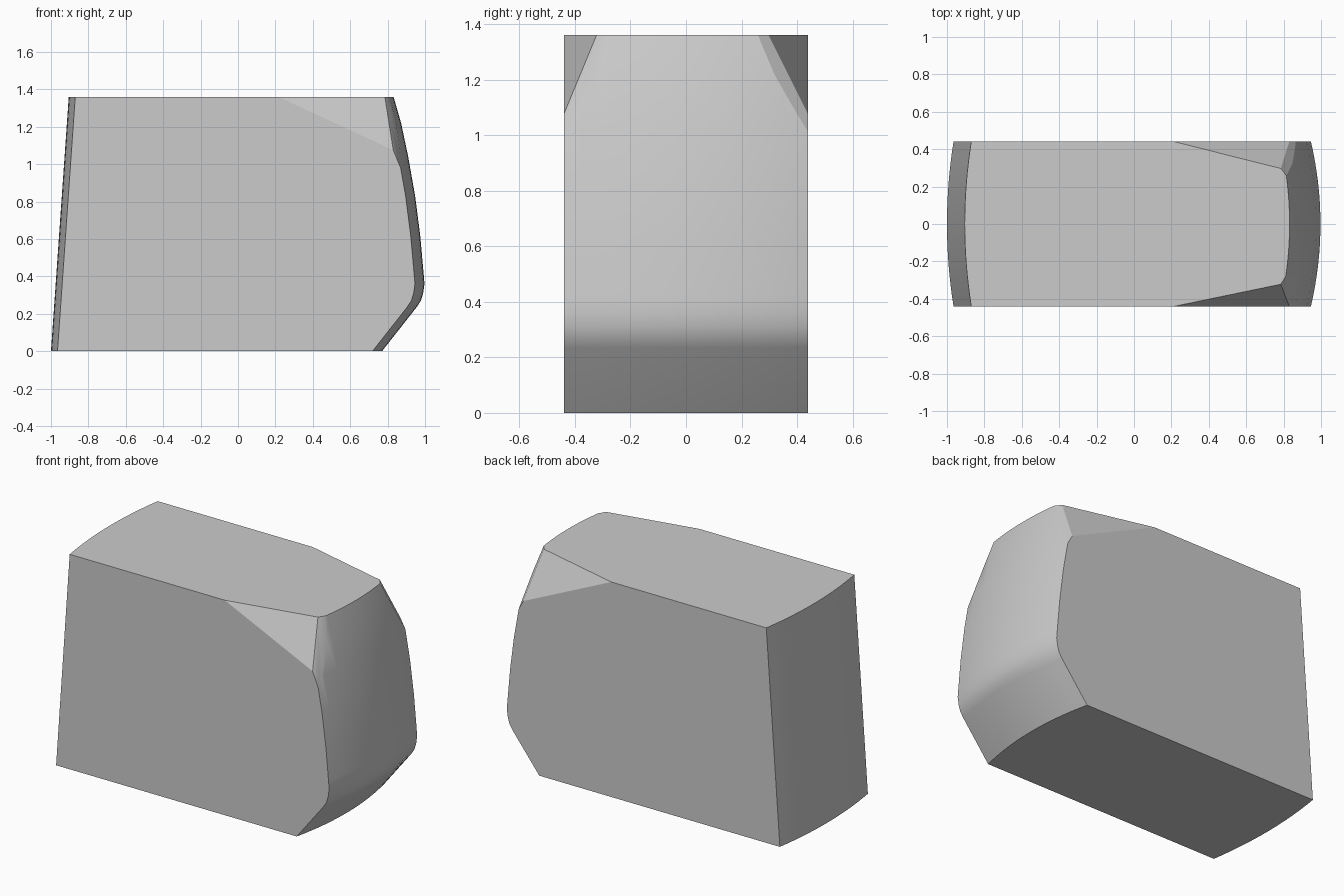
import bpy, bmesh
from mathutils import Vector

if "Cube" in bpy.data.objects:
    bpy.data.objects.remove(bpy.data.objects["Cube"])

HALF_W, HEIGHT, STEPS = 0.44, 1.36, 16

# centre-line profile of the bulged nose (x, z), bottom to top
NOSE = [(0.77, 0), (0.955, 0.235), (0.978, 0.27), (0.99, 0.31), (0.997, 0.36),
        (0.992, 0.42), (0.974, 0.62), (0.947, 0.83), (0.91, 1.04),
        (0.872, 1.22), (0.832, HEIGHT)]
# matching back edge, leaning inwards
BACK = [(-0.905, HEIGHT), (-1.0, 0)]

bm = bmesh.new()

# body: profile slices across the width, ends curved in towards both sides
rings = []
for i in range(STEPS + 1):
    t = 2 * i / STEPS - 1
    y = HALF_W * t
    ring = [bm.verts.new((x - 0.051 * t * t, y, z)) for x, z in NOSE]
    ring += [bm.verts.new((x + 0.035 * t * t, y, z)) for x, z in BACK]
    rings.append(ring)
for a, b in zip(rings, rings[1:]):
    for k in range(len(a)):
        n = (k + 1) % len(a)
        bm.faces.new((a[k], a[n], b[n], b[k]))
bm.faces.new(rings[0])
bm.faces.new(rings[-1])
bmesh.ops.recalc_face_normals(bm, faces=bm.faces)


def slice_off(p, q, r):
    """Remove the upper outer corner beyond the plane through three points."""
    p, q, r = Vector(p), Vector(q), Vector(r)
    normal = (q - p).cross(r - p).normalized()
    if normal.z < 0:
        normal.negate()
    cut = bmesh.ops.bisect_plane(bm, geom=bm.verts[:] + bm.edges[:] + bm.faces[:],
                                 dist=1e-5, plane_co=p, plane_no=normal,
                                 clear_outer=True)
    edges = [e for e in cut['geom_cut'] if isinstance(e, bmesh.types.BMEdge)
             and e.is_boundary]
    bmesh.ops.holes_fill(bm, edges=edges, sides=0)


# corner chamfers: one broad facet and one narrow facet per side
for side, inner, tip in ((-1, 0.322, 0.278), (1, 0.297, 0.262)):
    low = (0.83, side * HALF_W, 1.075)
    mid = (0.785, side * inner, HEIGHT)
    slice_off((0.215, side * HALF_W, HEIGHT), mid, low)
    slice_off((0.812, side * tip, HEIGHT), mid, low)

bmesh.ops.recalc_face_normals(bm, faces=bm.faces)
mesh = bpy.data.meshes.new("body_block")
bm.to_mesh(mesh)
bm.free()
body = bpy.data.objects.new("body_block", mesh)
bpy.context.collection.objects.link(body)
bpy.context.view_layer.objects.active = body
body.select_set(True)
bpy.ops.object.shade_smooth_by_angle(angle=0.4)
